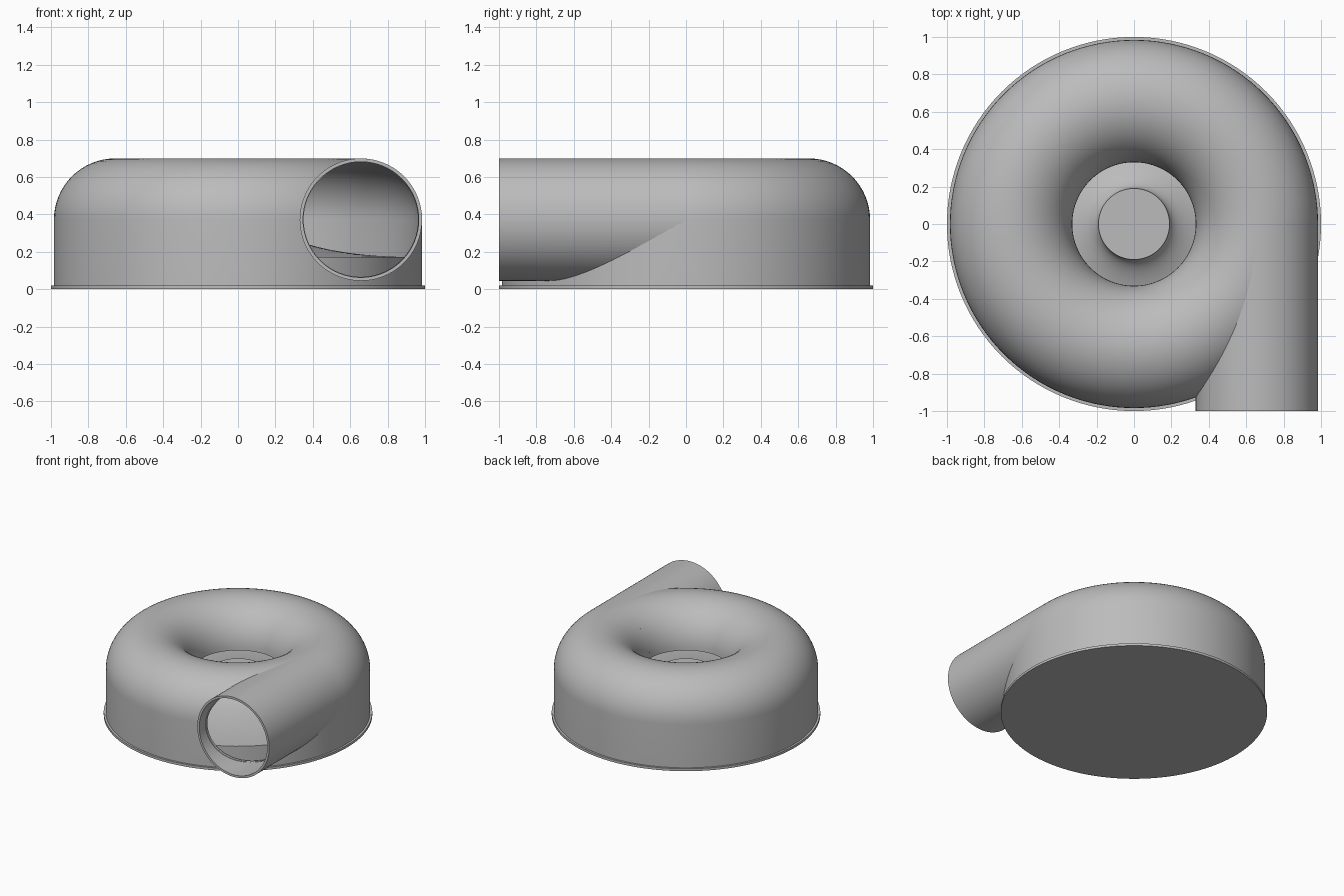
import bpy, bmesh
from math import pi, cos, sin, radians
from mathutils import Matrix

cube = bpy.data.objects.get("Cube")
if cube:
    bpy.data.objects.remove(cube)

grey = bpy.data.materials.new("plain_grey")
grey.use_nodes = True
grey.diffuse_color = (0.5, 0.5, 0.5, 1)
grey.node_tree.nodes["Principled BSDF"].inputs["Base Color"].default_value = (0.5, 0.5, 0.5, 1)

RING = 0.657      # radius of the scroll centreline
MID = 0.372       # height of the scroll centreline
R_OUT = 0.327     # outer radius of the duct
R_IN = 0.309      # inner radius of the duct
FLOOR = 0.02      # top of the base plate


def lathe(name, profile, closed=False, matrix=Matrix(), steps=128):
    """Revolve (radius, height) points about z."""
    bm = bmesh.new()
    verts = [bm.verts.new((r, 0, z)) for r, z in profile]
    pairs = list(zip(verts, verts[1:]))
    if closed:
        pairs.append((verts[-1], verts[0]))
    edges = [bm.edges.new(p) for p in pairs]
    bmesh.ops.spin(bm, geom=verts + edges, cent=(0, 0, 0), axis=(0, 0, 1),
                   angle=2 * pi, steps=steps, use_merge=True)
    bmesh.ops.remove_doubles(bm, verts=bm.verts, dist=1e-5)
    bmesh.ops.recalc_face_normals(bm, faces=bm.faces)
    bm.transform(matrix)
    mesh = bpy.data.meshes.new(name)
    bm.to_mesh(mesh)
    bm.free()
    mesh.materials.append(grey)
    obj = bpy.data.objects.new(name, mesh)
    bpy.context.collection.objects.link(obj)
    return obj


def activate(obj):
    bpy.ops.object.select_all(action='DESELECT')
    obj.select_set(True)
    bpy.context.view_layer.objects.active = obj


def subtract(obj, cutter):
    cutter.hide_render = True
    mod = obj.modifiers.new("cut", 'BOOLEAN')
    mod.operation = 'DIFFERENCE'
    mod.solver = 'EXACT'
    mod.object = cutter
    activate(obj)
    bpy.ops.object.modifier_apply(modifier=mod.name)
    bpy.data.objects.remove(cutter)


def dome(radius, n=32):
    """Half circle from the outer wall over to the inlet lip."""
    return [(RING + radius * cos(pi * i / n), MID + radius * sin(pi * i / n))
            for i in range(n + 1)]


# Base plate
base = lathe("base_plate", [(0, 0), (1, 0), (1, FLOOR), (0, FLOOR)])

# Ring-shaped casing with a straight outer skirt
casing = lathe("scroll_casing",
               [(RING + R_OUT, FLOOR)] + dome(R_OUT)
               + dome(R_IN)[::-1] + [(RING + R_IN, FLOOR)], closed=True)

# Outlet duct, leaving the ring along a tangent toward the front
along_y = Matrix.Translation((RING, 0, MID)) @ Matrix.Rotation(pi / 2, 4, 'X')
duct = lathe("outlet_duct", [(R_OUT, 0), (R_OUT, 1), (R_IN, 1), (R_IN, 0)],
             closed=True, matrix=along_y, steps=96)

# Open the casing into the duct, and the duct into the casing
bore = lathe("bore_cutter", [(0, 0.01), (R_IN - 0.003, 0.01), (R_IN - 0.003, 1.2), (0, 1.2)],
             matrix=along_y, steps=96)
subtract(casing, bore)
cavity = lathe("cavity_cutter",
               [(0, -0.1), (RING + R_IN, -0.1)] + dome(R_IN) + [(0, MID)])
subtract(duct, cavity)

# Flared rotor hub: flat top, concave flare, straight rim
flare = []
for i in range(25):
    a = pi / 2 * i / 24
    flare.append((0.93 - 0.74 * cos(a), MID - 0.2 * sin(a)))
hub = lathe("rotor_hub", [(0, MID)] + flare + [(0.93, FLOOR)])

for part in (base, casing, duct, hub):
    activate(part)
    bpy.ops.object.shade_smooth_by_angle(angle=radians(30))
